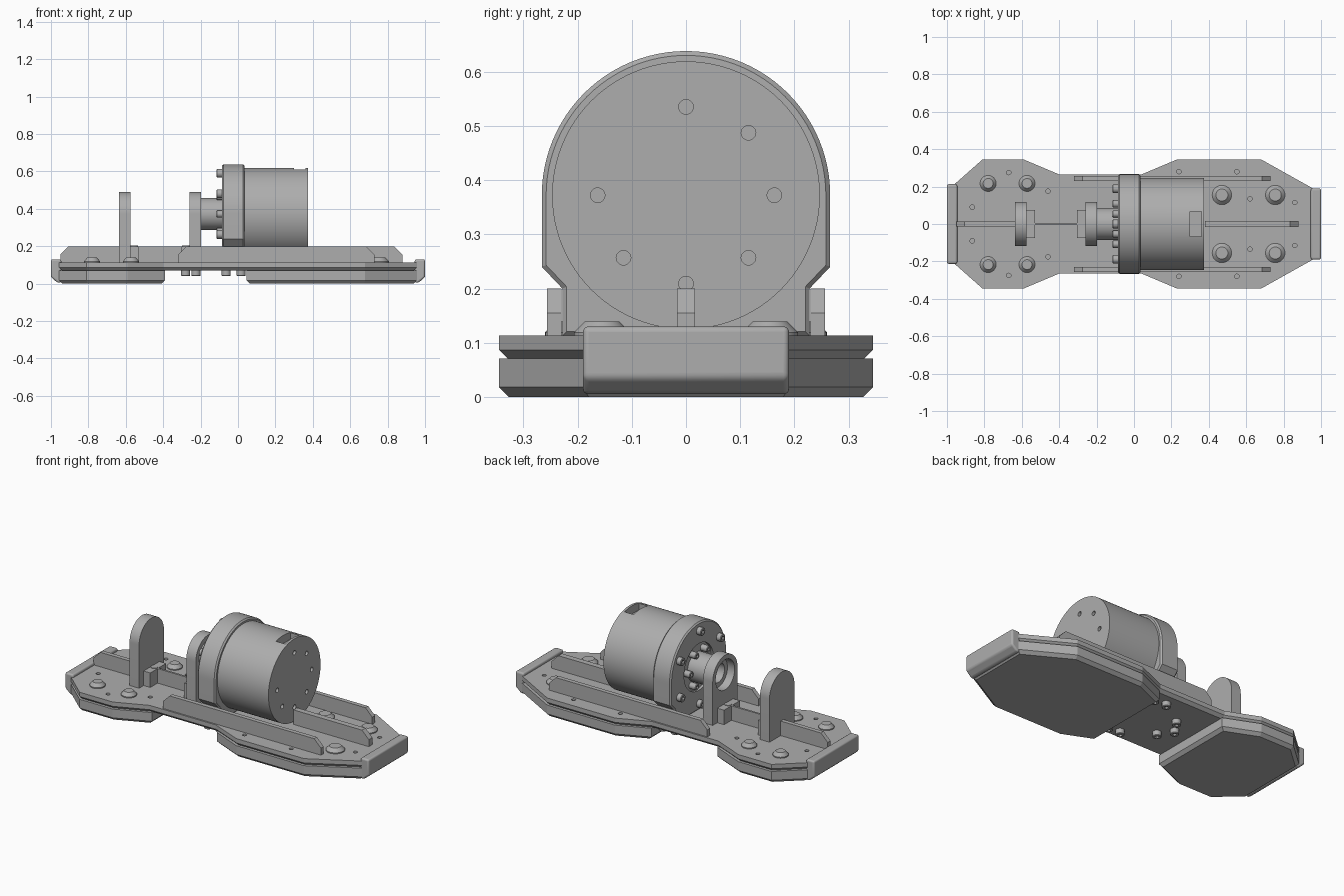
import bpy, bmesh
from math import pi, sin, cos, radians
from mathutils import Matrix, Vector

cube = bpy.data.objects.get("Cube")
if cube:
    bpy.data.objects.remove(cube)

grey = bpy.data.materials.new("machined grey")
grey.use_nodes = True
tone = (0.42, 0.42, 0.42, 1)
grey.diffuse_color = tone
grey.node_tree.nodes["Principled BSDF"].inputs["Base Color"].default_value = tone

AXIS_Z = 0.372   # height of the drive axis
DECK = 0.113     # top of the base plate
ALONG_X = Matrix(((0, 0, 1, 0), (1, 0, 0, 0), (0, 1, 0, 0), (0, 0, 0, 1)))  # (y, z) profile
ALONG_Y = Matrix(((1, 0, 0, 0), (0, 0, -1, 0), (0, 1, 0, 0), (0, 0, 0, 1)))  # (x, z) profile


def finish(bm, name, matrix):
    bm.transform(matrix)
    bmesh.ops.recalc_face_normals(bm, faces=bm.faces)
    mesh = bpy.data.meshes.new(name)
    bm.to_mesh(mesh)
    bm.free()
    mesh.materials.append(grey)
    obj = bpy.data.objects.new(name, mesh)
    bpy.context.collection.objects.link(obj)
    return obj


def activate(obj):
    bpy.ops.object.select_all(action='DESELECT')
    obj.select_set(True)
    bpy.context.view_layer.objects.active = obj


def smooth(obj):
    activate(obj)
    bpy.ops.object.shade_smooth_by_angle(angle=radians(25))
    return obj


def prism(name, pts, lo, hi, matrix=Matrix(), chamfer_lo=0, chamfer_hi=0):
    """Extrude a flat outline from lo to hi, with optional chamfered rims."""
    bm = bmesh.new()
    base = bm.faces.new([bm.verts.new((a, b, lo)) for a, b in pts])
    top = bmesh.ops.extrude_face_region(bm, geom=[base], use_keep_orig=True)
    bmesh.ops.translate(bm, vec=(0, 0, hi - lo),
                        verts=[g for g in top["geom"] if isinstance(g, bmesh.types.BMVert)])
    bmesh.ops.recalc_face_normals(bm, faces=bm.faces)
    for level, size in ((lo, chamfer_lo), (hi, chamfer_hi)):
        if size:
            rim = [e for e in bm.edges if all(abs(v.co.z - level) < 1e-5 for v in e.verts)]
            bmesh.ops.bevel(bm, geom=rim, offset=size, segments=1, affect='EDGES')
    return finish(bm, name, matrix)


def circle(r, n=32, a=0, b=0):
    return [(a + r * cos(2 * pi * i / n), b + r * sin(2 * pi * i / n)) for i in range(n)]


def box(name, x0, x1, y, z0, z1):
    return prism(name, [(x0, -y), (x1, -y), (x1, y), (x0, y)], z0, z1)


def cut(obj, cutter):
    cutter.hide_render = True
    mod = obj.modifiers.new("cut", 'BOOLEAN')
    mod.operation, mod.solver, mod.object = 'DIFFERENCE', 'EXACT', cutter
    activate(obj)
    bpy.ops.object.modifier_apply(modifier=mod.name)
    bpy.data.objects.remove(cutter)


def outline(half):
    return half + [(x, -y) for x, y in reversed(half)]


# Base plate with small through holes
plate = prism("base_plate", outline([(-0.957, 0.215), (-0.81, 0.345), (-0.59, 0.345), (-0.4, 0.265),
                                     (0.04, 0.265), (0.23, 0.345), (0.68, 0.345), (0.957, 0.19)]),
              0.07, DECK, chamfer_lo=0.017)
for x, y in ((-0.865, 0.09), (-0.67, 0.275), (-0.46, 0.175), (0.24, 0.28),
             (0.55, 0.28), (0.62, 0.135), (0.86, 0.115)):
    for s in (1, -1):
        cut(plate, prism("hole_cutter", circle(0.012, 16, x, s * y), 0.08, 0.2))

# Foot pads under both ends
prism("rear_pad", outline([(-0.957, 0.215), (-0.81, 0.345), (-0.59, 0.345), (-0.39, 0.26)]),
      0, 0.0705, chamfer_lo=0.018)
prism("front_pad", outline([(0.045, 0.265), (0.23, 0.345), (0.68, 0.345), (0.957, 0.19)]),
      0, 0.0705, chamfer_lo=0.018)

# Rounded bumpers on the two ends
for name, s, w in (("rear_bumper", -1, 0.213), ("front_bumper", 1, 0.19)):
    profile = [(0.945, 0.13), (1, 0.13), (1, 0.035), (0.965, 0.005), (0.945, 0.005)]
    bumper = prism(name, [(s * x, z) for x, z in profile], -w, w, ALONG_Y)
    mod = bumper.modifiers.new("round", 'BEVEL')
    mod.width, mod.segments = 0.013, 4
    smooth(bumper)


# Stiffening rails, with clipped upper corners on the free ends
def rail(name, x0, x1, y, thick, clip_start=True, clip_end=True):
    c = 0.045
    top = 0.2
    pts = [(x0, DECK - 0.005), (x1, DECK - 0.005)]
    pts += [(x1, top - c), (x1 - c, top)] if clip_end else [(x1, top)]
    pts += [(x0 + c, top), (x0, top - c)] if clip_start else [(x0, top)]
    prism(name, pts, -y - thick / 2, -y + thick / 2, ALONG_Y)


rail("center_rail_rear", -0.95, -0.63, 0, 0.026, clip_end=False)
rail("center_rail_middle", -0.54, -0.29, 0, 0.012, False, False)
rail("center_rail_front", 0.38, 0.88, 0, 0.034, clip_start=False)
rail("left_rail", -0.32, 0.73, 0.243, 0.026)
rail("right_rail", -0.32, 0.73, -0.243, 0.026)


# Bearing brackets: arch with a bore, plus a foot
def arch(r, steps=32):
    return [(r * cos(pi * i / steps), AXIS_Z + r * sin(pi * i / steps)) for i in range(steps + 1)]


for name, x, foot in (("rear", -0.637, (-0.58, -0.53)), ("front", -0.26, (-0.305, -0.255))):
    body = prism(name + "_bracket", arch(0.118) + [(-0.118, DECK), (0.118, DECK)],
                 x, x + 0.063, ALONG_X)
    cut(body, prism("bore_cutter", circle(0.09, 48, 0, AXIS_Z), x - 0.1, x + 0.2, ALONG_X))
    smooth(body)
    block = box(name + "_bracket_foot", *foot, 0.075, DECK - 0.005, 0.2)
    mid = sum(foot) / 2
    smooth(prism(name + "_foot_screw", circle(0.02, 20, mid, 0), 0.19, 0.203))

# Motor mount: arch that narrows to its foot, with a round recess
mount = prism("motor_mount", arch(0.266, 48) + [(-0.266, 0.24), (-0.228, 0.2), (-0.228, DECK),
                                                (0.228, DECK), (0.228, 0.2), (0.266, 0.24)],
              -0.085, 0.036, ALONG_X, chamfer_lo=0.008, chamfer_hi=0.008)
cut(mount, prism("recess_cutter", circle(0.14, 48, 0, AXIS_Z), -0.2, -0.07, ALONG_X))
smooth(mount)

# Motor body with rear screw holes and a connector notch
motor = prism("motor_body", circle(0.247, 96, 0, AXIS_Z), 0.03, 0.375, ALONG_X)
for i in range(8):
    a = i * pi / 4
    cut(motor, prism("screw_hole_cutter",
                     circle(0.0135, 20, 0.163 * cos(a), AXIS_Z + 0.163 * sin(a)),
                     0.355, 0.5, ALONG_X))
cut(motor, box("notch_cutter", 0.3, 0.36, 0.068, 0.57, 0.7))
smooth(motor)

# Hollow output hub
hub = prism("output_hub", circle(0.086, 48, 0, AXIS_Z), -0.215, -0.06, ALONG_X)
cut(hub, prism("hub_cutter", circle(0.058, 48, 0, AXIS_Z), -0.3, -0.1, ALONG_X))
smooth(hub)


# Socket screws on the mount face
def socket_screw(name, a, b, r, lo, hi, matrix):
    screw = prism(name, circle(r, 24, a, b), lo, hi, matrix, chamfer_lo=0.003)
    cut(screw, prism("socket_cutter", circle(r * 0.5, 6, a, b), lo - 0.1, lo + 0.015, matrix))
    smooth(screw)


for i in range(6):
    for ring, r, size, start, depth in (("outer", 0.218, 0.023, pi / 6, -0.08),
                                        ("inner", 0.108, 0.019, 0, -0.065)):
        a = start + i * pi / 3
        socket_screw(f"{ring}_screw_{i + 1}", r * cos(a), AXIS_Z + r * sin(a), size,
                     -0.114, depth, ALONG_X)

# Screw heads under the plate
for i, (x, y) in enumerate([(-0.28, 0), (-0.225, 0.08), (-0.225, -0.08),
                            (-0.063, 0.19), (-0.063, -0.19), (0.017, 0.19), (0.017, -0.19)]):
    socket_screw(f"underside_screw_{i + 1}", x, y, 0.024, 0.04, 0.075, Matrix())


# Low domed pad bolts on the deck
def pad_bolt(name, x, y, r):
    bm = bmesh.new()
    prof = [(r, DECK - 0.003), (r, DECK + 0.006), (r * 0.62, 0.139), (r * 0.55, 0.139), (0, 0.139)]
    verts = [bm.verts.new((a, 0, z)) for a, z in prof]
    edges = [bm.edges.new(p) for p in zip(verts, verts[1:])]
    bmesh.ops.spin(bm, geom=verts + edges, axis=(0, 0, 1), cent=(0, 0, 0), angle=2 * pi, steps=32)
    bmesh.ops.remove_doubles(bm, verts=bm.verts, dist=1e-5)
    smooth(finish(bm, name, Matrix.Translation(Vector((x, y, 0)))))


for label, x, y, r in (("rear_outer", -0.78, 0.217, 0.043), ("rear_inner", -0.572, 0.217, 0.043),
                       ("front_inner", 0.47, 0.155, 0.052), ("front_outer", 0.755, 0.155, 0.052)):
    pad_bolt(label + "_bolt_left", x, y, r)
    pad_bolt(label + "_bolt_right", x, -y, r)
